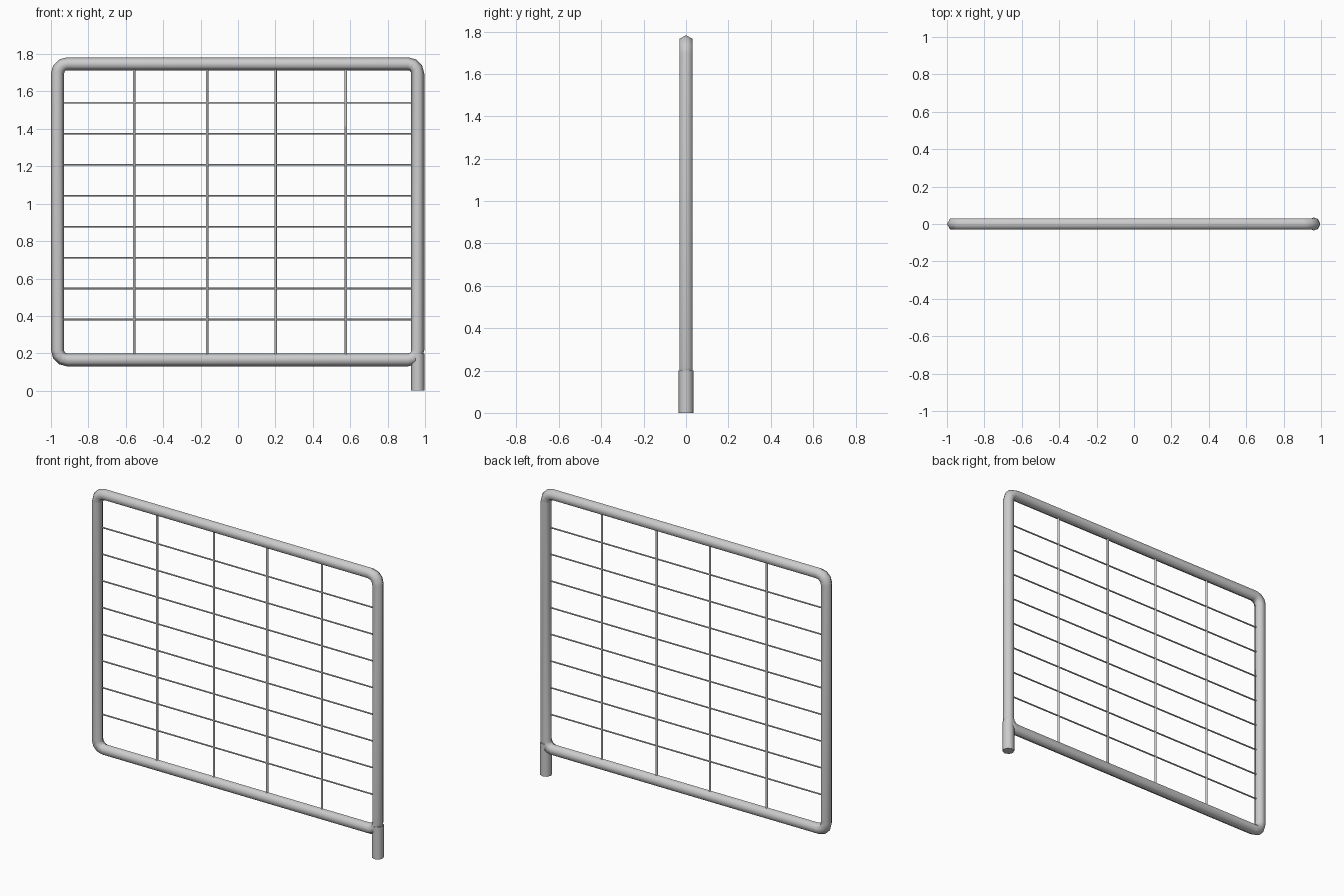
import bpy, bmesh
from math import sin, cos, pi
from mathutils import Vector

if "Cube" in bpy.data.objects:
    bpy.data.objects.remove(bpy.data.objects["Cube"])

R = 0.035            # tube radius
X0, X1, Z0, Z1 = -0.965, 0.961, 0.165, 1.748   # frame centre line
BEND = 0.052         # corner bend radius


def finish(bm, name):
    bmesh.ops.recalc_face_normals(bm, faces=bm.faces)
    me = bpy.data.meshes.new(name)
    bm.to_mesh(me)
    bm.free()
    ob = bpy.data.objects.new(name, me)
    bpy.context.collection.objects.link(ob)
    bpy.ops.object.select_all(action='DESELECT')
    ob.select_set(True)
    bpy.context.view_layer.objects.active = ob
    bpy.ops.object.shade_smooth_by_angle(angle=1.1)
    return ob


def skin(bm, rings, closed):
    n, m = len(rings), len(rings[0])
    for i in range(n if closed else n - 1):
        a, b = rings[i], rings[(i + 1) % n]
        for j in range(m):
            k = (j + 1) % m
            bm.faces.new((a[j], a[k], b[k], b[j]))


def rod(name, a, b, r, sides, phase=0.0):
    """Straight capped rod between two points in the XZ plane."""
    a, b = Vector(a), Vector(b)
    side = (b - a).normalized().cross(Vector((0, 1, 0)))
    bm = bmesh.new()
    rings = []
    for c in (a, b):
        ring = []
        for j in range(sides):
            t = 2 * pi * j / sides + phase
            ring.append(bm.verts.new(c + side * r * cos(t) + Vector((0, r * sin(t), 0))))
        rings.append(ring)
    skin(bm, rings, False)
    for ring in rings:
        bm.faces.new(ring)
    return finish(bm, name)


# Outer frame: six-sided tube swept round a rectangle with bent corners
bm = bmesh.new()
rings = []
corners = [(X1, Z1, 1, 1, 0), (X0, Z1, -1, 1, 90), (X0, Z0, -1, -1, 180), (X1, Z0, 1, -1, 270)]
for cx, cz, sx, sz, start in corners:
    centre = Vector((cx - sx * BEND, 0, cz - sz * BEND))
    for s in range(4):
        a = (start + 30 * s) * pi / 180
        out = Vector((cos(a), 0, sin(a)))
        rings.append([bm.verts.new(centre + out * (BEND + R * cos(j * pi / 3))
                                   + Vector((0, R * sin(j * pi / 3), 0))) for j in range(6)])
skin(bm, rings, True)
finish(bm, "gate_frame")

# Hinge-side foot post
rod("foot_post", (X1, 0, 0), (X1, 0, 0.2), R, 8)

# Mesh infill wires, ends buried in the frame
for i in range(8):
    z = 0.38 + i * 0.1657
    rod(f"horizontal_wire_{i + 1}", (X0, 0, z), (X1, 0, z), 0.005, 6)
for i, x in enumerate((-0.555, -0.165, 0.201, 0.577)):
    rod(f"vertical_wire_{i + 1}", (x, 0, Z0), (x, 0, Z1), 0.007, 6)
